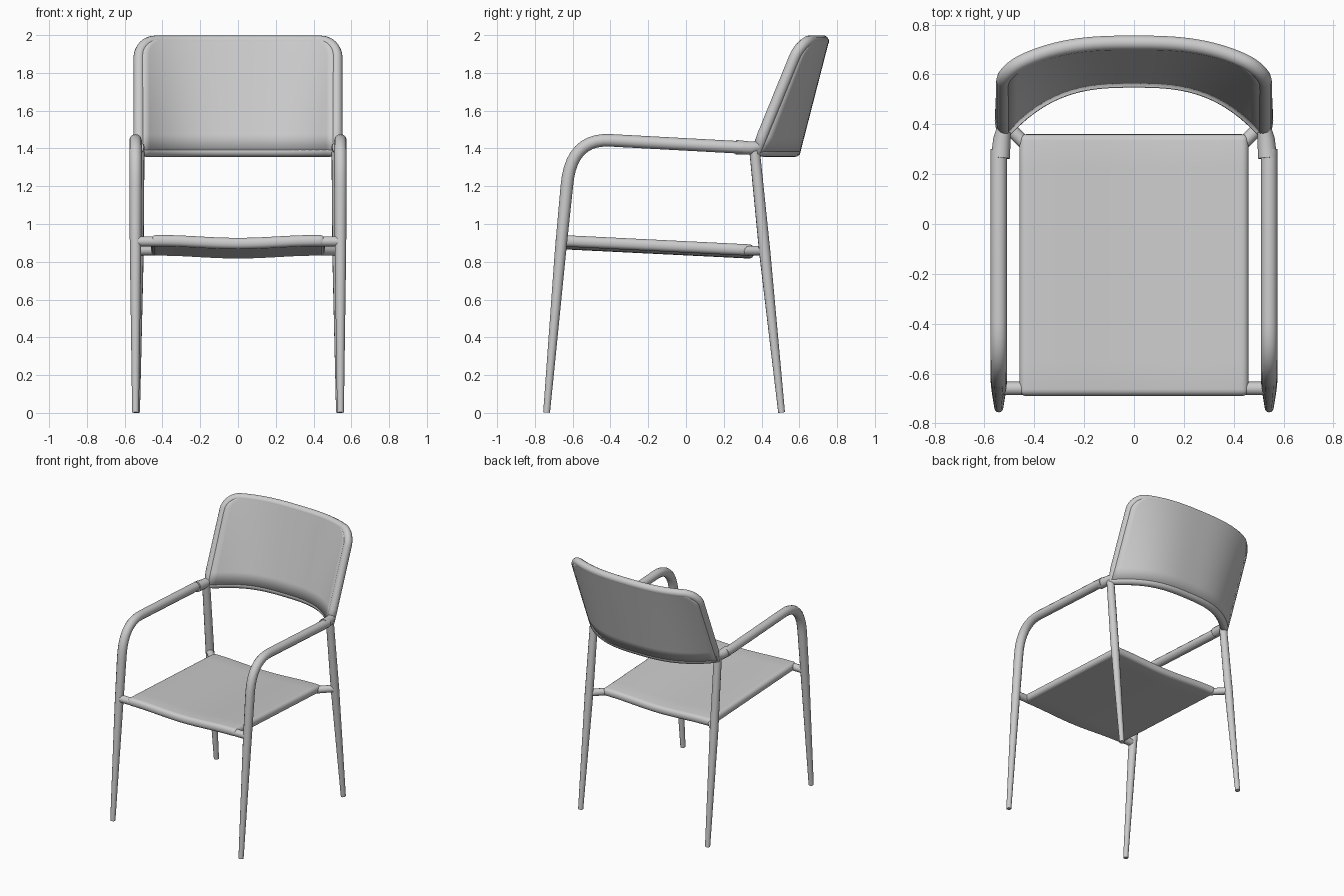
import bpy, bmesh, math

if "Cube" in bpy.data.objects:
    bpy.data.objects.remove(bpy.data.objects["Cube"])


def tube(name, pts, radii, cyclic=False):
    """Round tube through pts with a radius per point."""
    cu = bpy.data.curves.new(name, 'CURVE')
    cu.dimensions = '3D'
    cu.bevel_depth = 1.0
    cu.bevel_resolution = 4
    cu.use_fill_caps = True
    sp = cu.splines.new('POLY')
    sp.points.add(len(pts) - 1)
    for p, co, r in zip(sp.points, pts, radii):
        p.co = (*co, 1)
        p.radius = r
    sp.use_cyclic_u = cyclic
    sp.use_smooth = True
    ob = bpy.data.objects.new(name, cu)
    bpy.context.collection.objects.link(ob)
    return ob


def sheet(name, rows, thickness, bevel=0.0):
    """Grid of points thickened to a cushion-like slab."""
    bm = bmesh.new()
    vs = [[bm.verts.new(p) for p in row] for row in rows]
    for a, b in zip(vs, vs[1:]):
        for i in range(len(a) - 1):
            bm.faces.new((a[i], a[i + 1], b[i + 1], b[i]))
    me = bpy.data.meshes.new(name)
    bm.to_mesh(me)
    bm.free()
    ob = bpy.data.objects.new(name, me)
    bpy.context.collection.objects.link(ob)
    so = ob.modifiers.new('thickness', 'SOLIDIFY')
    so.thickness = thickness
    so.offset = 0
    if bevel:
        bv = ob.modifiers.new('rounding', 'BEVEL')
        bv.width = bevel
        bv.segments = 4
        bv.limit_method = 'ANGLE'
        bv.angle_limit = math.radians(50)
    bpy.ops.object.select_all(action='DESELECT')
    bpy.context.view_layer.objects.active = ob
    ob.select_set(True)
    bpy.ops.object.shade_smooth_by_angle(angle=math.radians(40))
    return ob


def bend(p0, p1, p2, n=10):
    """Quadratic bend between two straight runs."""
    out = []
    for i in range(n + 1):
        t = i / n
        out.append(tuple((1 - t) ** 2 * a + 2 * t * (1 - t) * b + t * t * c
                         for a, b, c in zip(p0, p1, p2)))
    return out


for side, s in (('left', -1), ('right', 1)):
    # front leg bending into the armrest
    x = 0.5425 * s
    path = [(x, -0.738, 0.002), (x, -0.665, 0.85)]
    path += bend((x, -0.631, 1.2), (x, -0.611, 1.455), (x, -0.40, 1.443))
    path += [(x, 0.3, 1.405)]
    tube(side + '_front_leg_and_arm', path, [0.018, 0.030] + [0.033] * 12)

    # tapered back leg
    tube(side + '_back_leg',
         [(0.537 * s, 0.506, 0.002), (0.529 * s, 0.417, 0.85), (0.523 * s, 0.362, 1.40)],
         [0.018, 0.030, 0.028])

    # sleeve joining arm to back frame
    tube(side + '_arm_sleeve',
         [(0.536 * s, 0.265, 1.407), (0.530 * s, 0.34, 1.402), (0.523 * s, 0.385, 1.41)],
         [0.038, 0.035, 0.028])

    # seat support stubs
    tube(side + '_front_stub', [(0.43 * s, -0.66, 0.908), (0.54 * s, -0.66, 0.908)], [0.027] * 2)
    tube(side + '_back_stub', [(0.41 * s, 0.295, 0.858), (0.528 * s, 0.413, 0.858)], [0.026] * 2)


# seat: gently sagging slab sloping backward
def seat_point(u, v):
    sag = 0.015 * (0.5 + 0.5 * math.cos(math.pi * min(1, abs(u) * 1.1)))
    return (0.46 * u, -0.69 + 1.05 * v, 0.913 - 0.052 * v - sag)


sheet('seat', [[seat_point(i / 12 - 1, j / 8) for i in range(25)] for j in range(9)], 0.06, 0.026)


# backrest: leaning curved panel with rounded upper corners
HALF, CORNER, Z0, Z1 = 0.523, 0.085, 1.385, 1.968


def back_point(u, z):
    t = (z - Z0) / (Z1 - Z0)
    d = max(0, z - (Z1 - CORNER))
    half = HALF - CORNER + math.sqrt(max(0, CORNER ** 2 - d * d))
    x = half * u
    drop = (0.205 - 0.088 * t) * abs(x / HALF) ** 2.8
    return (x, 0.577 + 0.150 * t - drop, z)


levels = [Z0 + (Z1 - CORNER - Z0) * k / 6 for k in range(6)]
levels += [Z1 - CORNER + CORNER * math.sin(math.pi / 2 * k / 8) for k in range(9)]
rows = [[back_point(i / 14 - 1, z) for i in range(29)] for z in levels]
sheet('backrest_panel', rows, 0.058)

# rounded rim around the backrest
rim = rows[0] + [r[-1] for r in rows[1:-1]] + rows[-1][::-1] + [r[0] for r in rows[-2:0:-1]]
tube('backrest_rim', rim, [0.030] * len(rim), cyclic=True)
